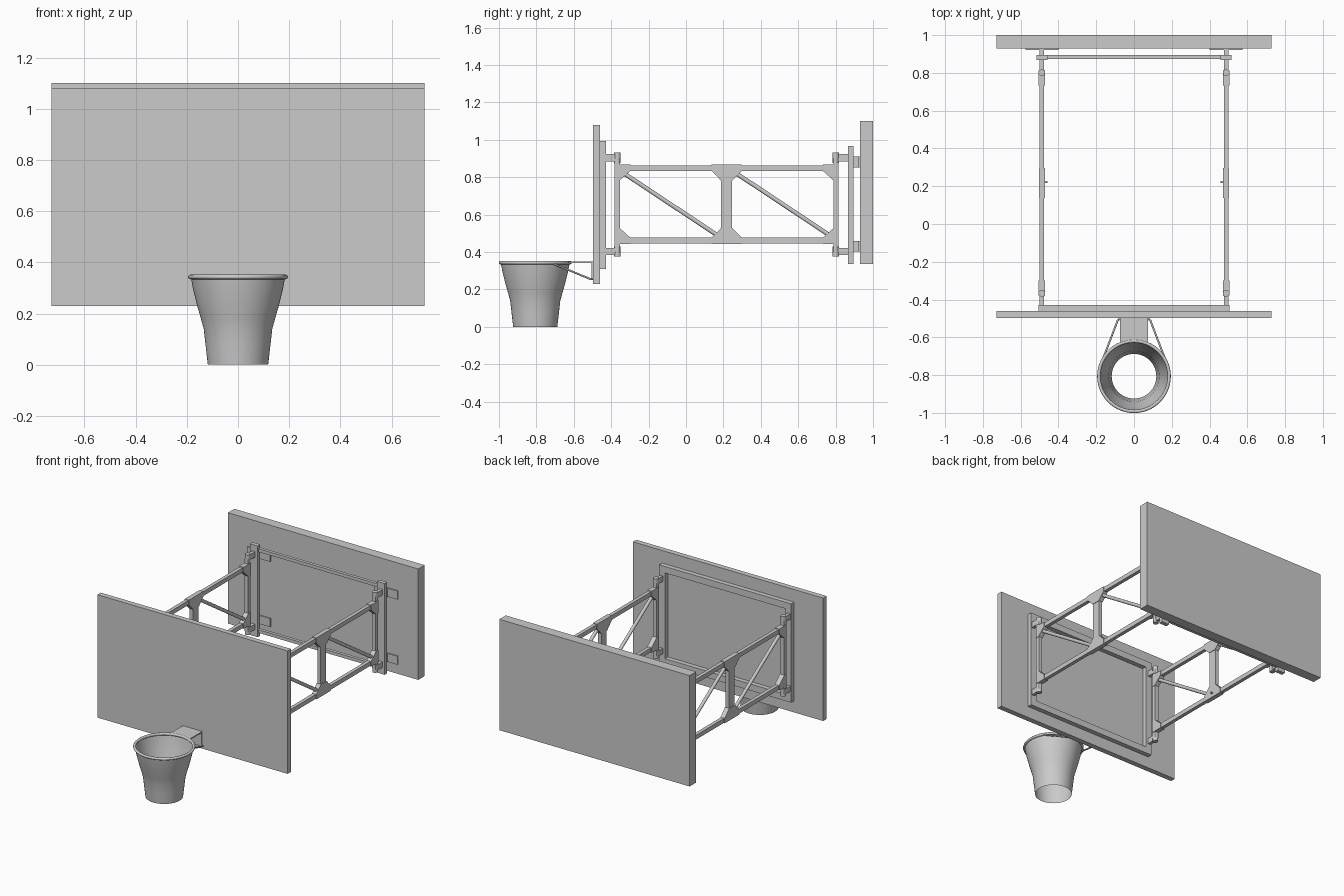
import bpy, bmesh, math
from mathutils import Vector

if "Cube" in bpy.data.objects:
    bpy.data.objects.remove(bpy.data.objects["Cube"])

MID = 0.217      # y centre of the side trusses
SIDE_X = 0.488   # x position of the side trusses


def finish(name, bm, smooth=False):
    bmesh.ops.recalc_face_normals(bm, faces=bm.faces)
    mesh = bpy.data.meshes.new(name)
    bm.to_mesh(mesh)
    bm.free()
    ob = bpy.data.objects.new(name, mesh)
    bpy.context.collection.objects.link(ob)
    if smooth:
        bpy.ops.object.select_all(action='DESELECT')
        bpy.context.view_layer.objects.active = ob
        ob.select_set(True)
        bpy.ops.object.shade_smooth_by_angle(angle=math.radians(40))
    return ob


def mirror(ob):
    m = ob.modifiers.new("mirror", 'MIRROR')
    m.use_axis = (True, False, False)
    return ob


def box(name, x0, x1, y0, y1, z0, z1):
    bm = bmesh.new()
    bmesh.ops.create_cube(bm, size=1)
    for v in bm.verts:
        v.co = Vector(((x0 + x1) / 2 + v.co.x * (x1 - x0),
                       (y0 + y1) / 2 + v.co.y * (y1 - y0),
                       (z0 + z1) / 2 + v.co.z * (z1 - z0)))
    return finish(name, bm)


def rod(name, a, b, r, sides=16):
    a, b = Vector(a), Vector(b)
    d = b - a
    bm = bmesh.new()
    bmesh.ops.create_cone(bm, cap_ends=True, segments=sides, radius1=r, radius2=r, depth=d.length)
    rot = d.to_track_quat('Z', 'Y')
    for v in bm.verts:
        v.co = rot @ v.co + (a + b) / 2
    return finish(name, bm, True)


def plate(name, pts, t):
    """Extrude a (y, z) outline along x, centred on the truss plane."""
    bm = bmesh.new()
    f = bm.faces.new([bm.verts.new((SIDE_X - t / 2, y, z)) for y, z in pts])
    ext = bmesh.ops.extrude_face_region(bm, geom=[f])
    for v in ext['geom']:
        if isinstance(v, bmesh.types.BMVert):
            v.co.x += t
    return finish(name, bm)


def lathe(name, profile, centre, n=64, closed=False):
    bm = bmesh.new()
    rings = [[bm.verts.new((centre[0] + r * math.cos(2 * math.pi * i / n),
                            centre[1] + r * math.sin(2 * math.pi * i / n), z))
              for i in range(n)] for r, z in profile]
    pairs = list(zip(rings, rings[1:])) + ([(rings[-1], rings[0])] if closed else [])
    for a, b in pairs:
        for i in range(n):
            j = (i + 1) % n
            bm.faces.new((a[i], a[j], b[j], b[i]))
    return finish(name, bm, True)


# Panels
box("backboard", -0.728, 0.728, -0.497, -0.46, 0.23, 1.08)
box("wall_panel", -0.728, 0.728, 0.93, 1.0, 0.335, 1.102)

# Rectangular frame behind the backboard
W = 0.045
for nm, z in (("top", 0.993 - W), ("bottom", 0.31)):
    box("backboard_frame_" + nm, -0.505, 0.505, -0.46, -0.428, z, z + W)
mirror(box("backboard_frame_side", 0.505 - W, 0.505, -0.46, -0.428, 0.31 + W, 0.993 - W))

# Wall mount: posts, cross bars and pads
mirror(box("wall_post", 0.457, 0.515, 0.867, 0.895, 0.337, 0.968))
for z in (0.365, 0.925):
    box("wall_cross_bar", -0.46, 0.46, 0.874, 0.896, z, z + 0.022)
for z in (0.402, 0.853):
    mirror(box("wall_pad", 0.40, 0.575, 0.921, 0.931, z, z + 0.058))
    mirror(box("wall_pad_stub", 0.477, 0.499, 0.89, 0.925, z, z + 0.058))

# Side trusses: rails and middle post
R = 0.0125
for z in (0.447, 0.834):
    mirror(box("truss_rail", SIDE_X - R, SIDE_X + R, MID - 0.585, MID + 0.585, z, z + 0.03))
mirror(box("truss_middle_post", SIDE_X - R, SIDE_X + R, MID - 0.03, MID + 0.03, 0.45, 0.86))

# Truss ends: posts, hinge brackets and barrels
for s in (-1, 1):
    y0, y1 = sorted((MID + s * 0.571, MID + s * 0.598))
    mirror(box("truss_end_post", SIDE_X - 0.0135, SIDE_X + 0.0135, y0, y1, 0.40, 0.90))
    y0, y1 = sorted((MID + s * 0.584, MID + s * 0.651))
    for z in (0.404, 0.904):
        mirror(box("hinge_bracket", SIDE_X - 0.011, SIDE_X + 0.011, y0, y1, z - 0.019, z + 0.019))
        yb = MID + s * 0.584
        mirror(rod("hinge_barrel", (SIDE_X, yb, z - 0.027), (SIDE_X, yb, z + 0.027), 0.0175))

# Gusset plates, top and bottom
for flip in (1, -1):
    zz = lambda h: 0.6555 + flip * h
    for s in (-1, 1):
        yy = lambda d: MID + s * d
        mirror(plate("corner_gusset", [
            (yy(0.596), zz(0.2125)), (yy(0.515), zz(0.2125)), (yy(0.515), zz(0.178)),
            (yy(0.571), zz(0.128)), (yy(0.596), zz(0.128))], 0.034))
    mirror(plate("middle_gusset", [
        (MID - 0.08, zz(0.2125)), (MID + 0.08, zz(0.2125)), (MID + 0.08, zz(0.178)),
        (MID + 0.031, zz(0.128)), (MID - 0.031, zz(0.128)), (MID - 0.08, zz(0.178))], 0.032))

# Diagonal braces in each truss bay
for y in (-0.335, 0.265):
    mirror(rod("truss_diagonal", (SIDE_X, y, 0.823), (SIDE_X, y + 0.51, 0.485), 0.0115))

# Small pin on the inside of the truss
mirror(rod("truss_pin", (SIDE_X, 0.222, 0.47), (0.457, 0.222, 0.47), 0.006))

# Hoop rim and tapered net
C = (0, -0.806)
lathe("hoop_rim", [(0.186 + 0.009 * math.cos(k * math.pi / 6), 0.343 + 0.009 * math.sin(k * math.pi / 6))
                   for k in range(12)], C, closed=True)
lathe("net", [(0.184, 0.340), (0.176, 0.297), (0.158, 0.225), (0.145, 0.18),
              (0.134, 0.14), (0.126, 0.07), (0.118, 0.0)], C)

# Hoop bracket: top plate fitted to the rim, back plate and side braces
bm = bmesh.new()
outline = [(0.074, -0.497), (-0.074, -0.497)]
for k in range(9):
    x = -0.074 + 0.148 * k / 8
    outline.append((x, C[1] + math.sqrt(0.188 ** 2 - x * x)))
face = bm.faces.new([bm.verts.new((x, y, 0.341)) for x, y in outline])
for v in bmesh.ops.extrude_face_region(bm, geom=[face])['geom']:
    if isinstance(v, bmesh.types.BMVert):
        v.co.z += 0.008
finish("hoop_top_plate", bm)
box("hoop_back_plate", -0.074, 0.074, -0.506, -0.497, 0.25, 0.349)
mirror(rod("hoop_brace", (0.163, -0.71, 0.338), (0.085, -0.507, 0.254), 0.005, 12))
mirror(rod("hoop_brace_end", (0.085, -0.507, 0.255), (0.07, -0.502, 0.255), 0.005, 12))
